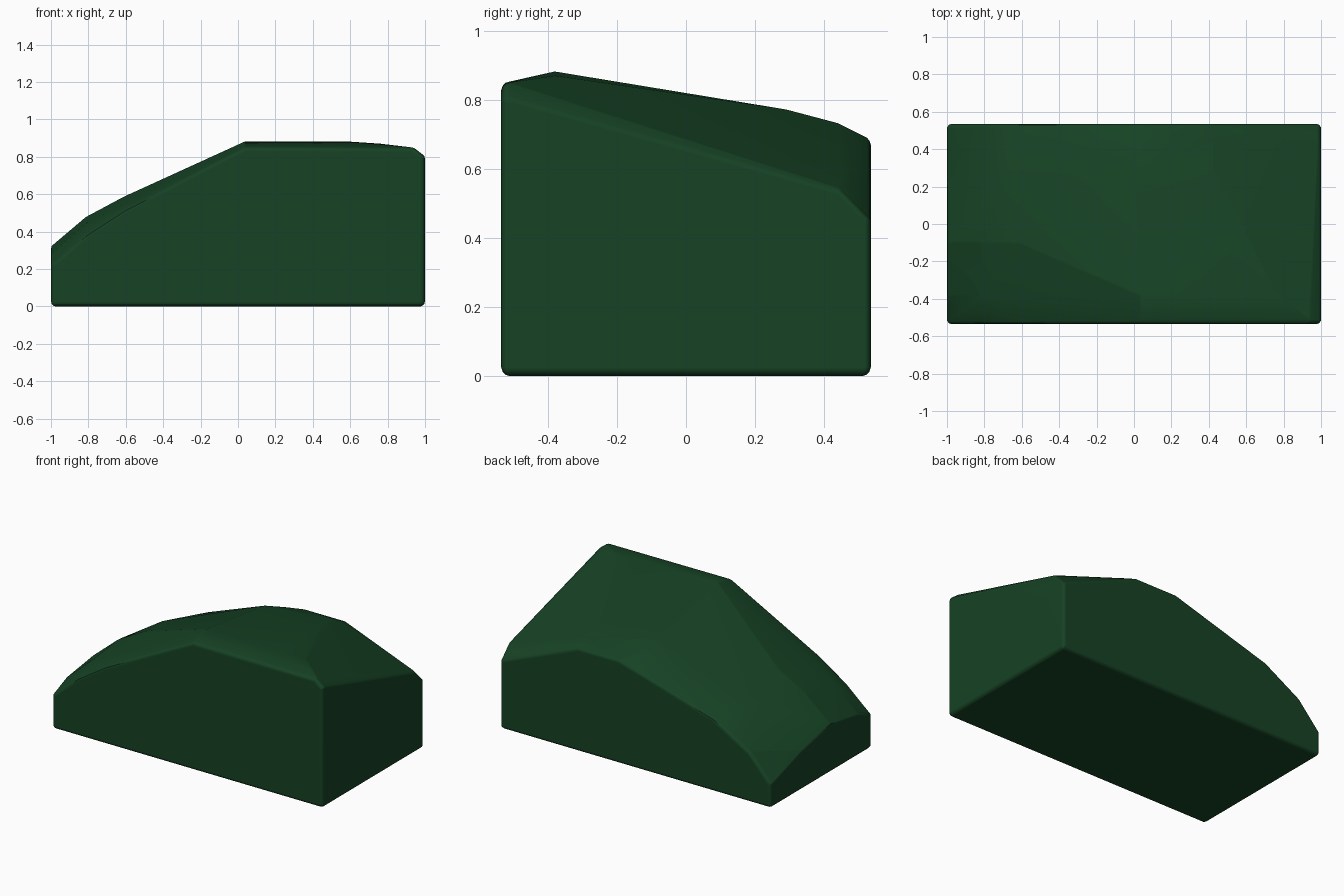
import bpy, bmesh, math
from mathutils import Vector

if "Cube" in bpy.data.objects:
    bpy.data.objects.remove(bpy.data.objects["Cube"])

R = 0.025          # edge rounding
HX, HY = 1.0, 0.535

# Top outline rows: fixed y, (x, height) pairs
rows = {
    -0.535: [(-1, .24), (-.8, .39), (-.6, .52), (.04, .853), (.93, .85), (1, .815)],
    -0.38: [(-1, .295), (-.8, .45), (.04, .882), (.58, .882), (.76, .87)],
    -0.10: [(-1, .335), (-.8, .483), (-.6, .59)],
    0.21: [(-1, .275), (-.7, .51)],
    0.29: [(0, .77), (.42, .772)],
    0.43: [(.05, .72), (.42, .735), (1, .55)],
    0.535: [(-1, .18), (-.83, .34), (-.57, .49), (.12, .695), (.42, .695), (1, .47)],
}
points = [(x, y, z) for y, row in rows.items() for x, z in row]
points += [(sx * HX, sy * HY, 0) for sx in (-1, 1) for sy in (-1, 1)]

# Small sphere that rounds every corner and edge
ball = bmesh.new()
bmesh.ops.create_icosphere(ball, subdivisions=2, radius=R)
offsets = [v.co.copy() for v in ball.verts]
ball.free()

# Convex block around a sphere at each inset point
bm = bmesh.new()
for x, y, z in points:
    c = Vector((max(-HX + R, min(HX - R, x)),
                max(-HY + R, min(HY - R, y)),
                max(R, z - R)))
    for o in offsets:
        bm.verts.new(c + o)
bmesh.ops.convex_hull(bm, input=bm.verts[:], use_existing_faces=False)
loose = [v for v in bm.verts if not v.link_faces]
bmesh.ops.delete(bm, geom=loose, context='VERTS')
bmesh.ops.dissolve_limit(bm, angle_limit=math.radians(0.5),
                         verts=bm.verts[:], edges=bm.edges[:])
bmesh.ops.recalc_face_normals(bm, faces=bm.faces[:])

mesh = bpy.data.meshes.new("rounded_block")
bm.to_mesh(mesh)
bm.free()
block = bpy.data.objects.new("rounded_block", mesh)
bpy.context.collection.objects.link(block)

# Dark green finish
green = bpy.data.materials.new("dark_green")
green.diffuse_color = (0.008, 0.055, 0.018, 1)
green.use_nodes = True
green.node_tree.nodes["Principled BSDF"].inputs["Base Color"].default_value = green.diffuse_color
mesh.materials.append(green)

# Smooth shading with sharp borders kept
bpy.context.view_layer.objects.active = block
block.select_set(True)
bpy.ops.object.shade_smooth_by_angle(angle=math.radians(30))
wn = block.modifiers.new("face_weighted_normals", 'WEIGHTED_NORMAL')
wn.keep_sharp = True
